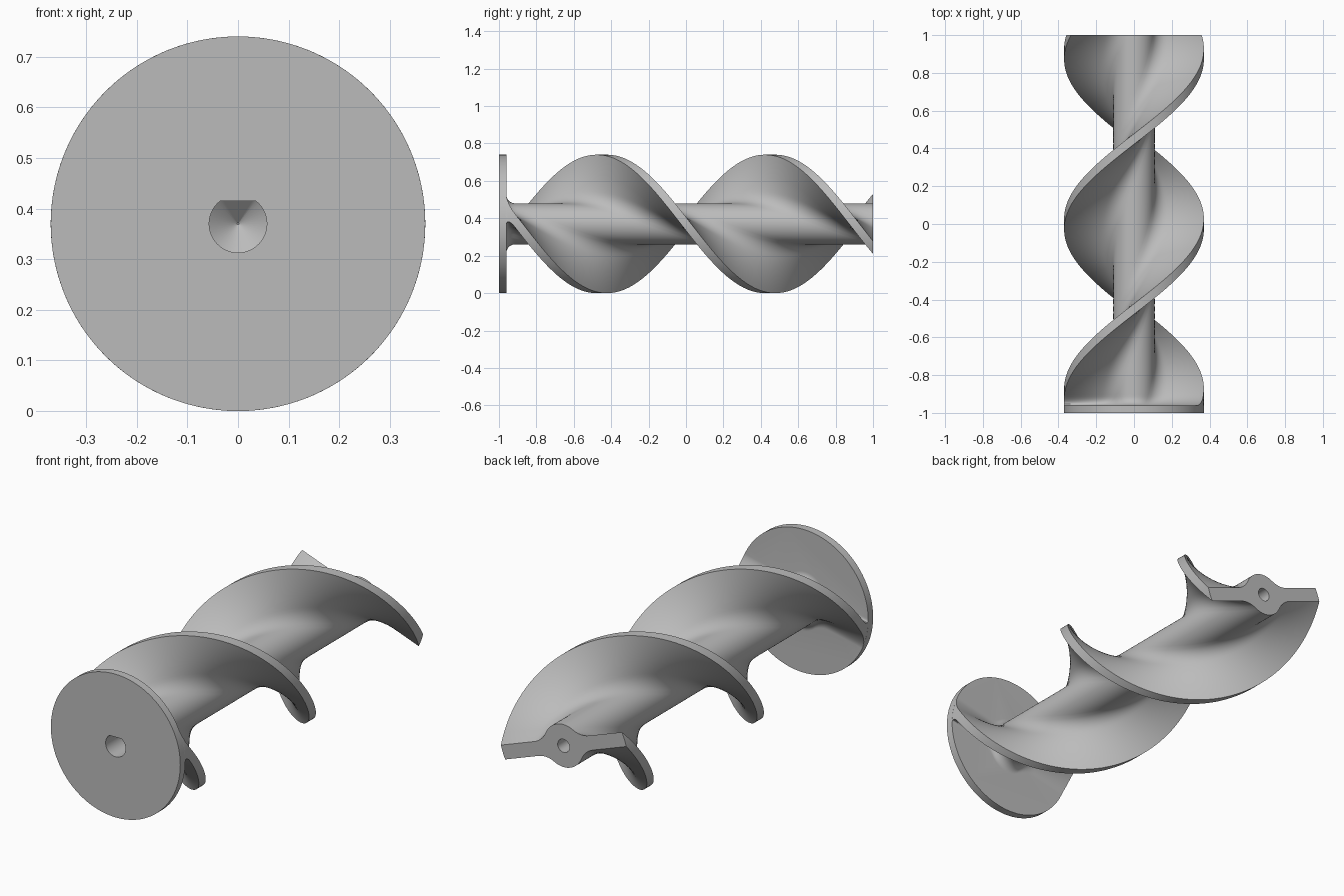
import bpy, bmesh
from math import sin, cos, pi, sqrt, asin

R, CORE, HALF, FILLET = 0.37, 0.11, 0.036, 0.11   # screw radius, shaft radius, half blade, root fillet
PITCH, CREST = 1.8, -0.45                         # helix lead and a place where a blade points up
FRONT, PLATE, BACK = -1.0, -0.96, 1.0

cube = bpy.data.objects.get("Cube")
if cube:
    bpy.data.objects.remove(cube, do_unlink=True)

grey = bpy.data.materials.new("plain grey")
grey.use_nodes = True
colour = (0.5, 0.5, 0.5, 1)
grey.diffuse_color = colour
grey.node_tree.nodes["Principled BSDF"].inputs["Base Color"].default_value = colour


def loft(name, rings):
    """Closed solid through rings of equal point count."""
    bm = bmesh.new()
    loops = [[bm.verts.new(p) for p in ring] for ring in rings]
    for a, b in zip(loops, loops[1:]):
        for i in range(len(a)):
            j = (i + 1) % len(a)
            bm.faces.new((a[i], a[j], b[j], b[i]))
    bm.faces.new(loops[0])
    bm.faces.new(loops[-1])
    bmesh.ops.recalc_face_normals(bm, faces=bm.faces)
    mesh = bpy.data.meshes.new(name)
    bm.to_mesh(mesh)
    bm.free()
    mesh.materials.append(grey)
    ob = bpy.data.objects.new(name, mesh)
    bpy.context.collection.objects.link(ob)
    return ob


def thickness(u):
    """Half thickness of the section: shaft arc, concave fillet, flat blade."""
    u = abs(u)
    centre = sqrt((CORE + FILLET) ** 2 - (HALF + FILLET) ** 2)
    if u < centre * CORE / (CORE + FILLET):
        return sqrt(CORE ** 2 - u * u)
    if u < centre:
        return HALF + FILLET - sqrt(FILLET ** 2 - (centre - u) ** 2)
    return HALF


def section(y):
    # Flare where the screw meets the end plate
    r = 0.045
    d = min(max(y - PLATE, 0), r)
    flare = r - sqrt(r * r - (r - d) ** 2)
    h_tip = HALF + flare
    reach, a = sqrt(R * R - h_tip ** 2), asin(h_tip / R)
    n = 48
    side = [(reach * (2 * i / n - 1), 0) for i in range(n + 1)]
    side = [(u, thickness(u) + flare) for u, _ in side]
    side += [(R * cos(a * t), R * sin(a * t)) for t in (0.5, 0, -0.5)]
    outline = side + [(-u, -v) for u, v in side]
    phi = 2 * pi * (y - CREST) / PITCH
    return [(u * sin(phi) + v * cos(phi), y, R + u * cos(phi) - v * sin(phi))
            for u, v in outline]


def disc(y, radius, n=128, flat=None):
    """Circle across the axis, optionally cut flat above a height."""
    pts = [(radius * sin(2 * pi * i / n), radius * cos(2 * pi * i / n)) for i in range(n)]
    return [(x, y, R + (z if flat is None else min(z, flat))) for x, z in pts]


def combine(target, other, operation):
    mod = target.modifiers.new(operation.title(), 'BOOLEAN')
    mod.operation, mod.object, mod.solver = operation, other, 'EXACT'
    bpy.context.view_layer.objects.active = target
    bpy.ops.object.modifier_apply(modifier=mod.name)
    bpy.data.objects.remove(other, do_unlink=True)


# Twin-blade screw, with closer steps in the flare
steps = [PLATE - 0.01] + [PLATE + 0.045 * (i / 8) ** 2 for i in range(8)]
start = PLATE + 0.045
steps += [start + (BACK - start) * i / 150 for i in range(151)]
screw = loft("twin_blade_screw", [section(y) for y in steps])

# Round end plate
plate = loft("end_plate", [disc(FRONT, R), disc(PLATE, R)])
combine(screw, plate, 'UNION')

# D-shaped drive socket with a pointed floor
socket = loft("drive_socket_cutter", [disc(FRONT - 0.05, 0.057, 48, 0.045),
                                      disc(FRONT + 0.16, 0.057, 48, 0.045),
                                      disc(FRONT + 0.2, 0.002, 48, 0.0015)])
combine(screw, socket, 'DIFFERENCE')

# Small round bore in the back end
bore = loft("back_bore_cutter", [disc(BACK - 0.2, 0.034, 32), disc(BACK + 0.05, 0.034, 32)])
combine(screw, bore, 'DIFFERENCE')

bpy.ops.object.select_all(action='DESELECT')
screw.select_set(True)
bpy.context.view_layer.objects.active = screw
bpy.ops.object.shade_smooth_by_angle(angle=pi / 6)
